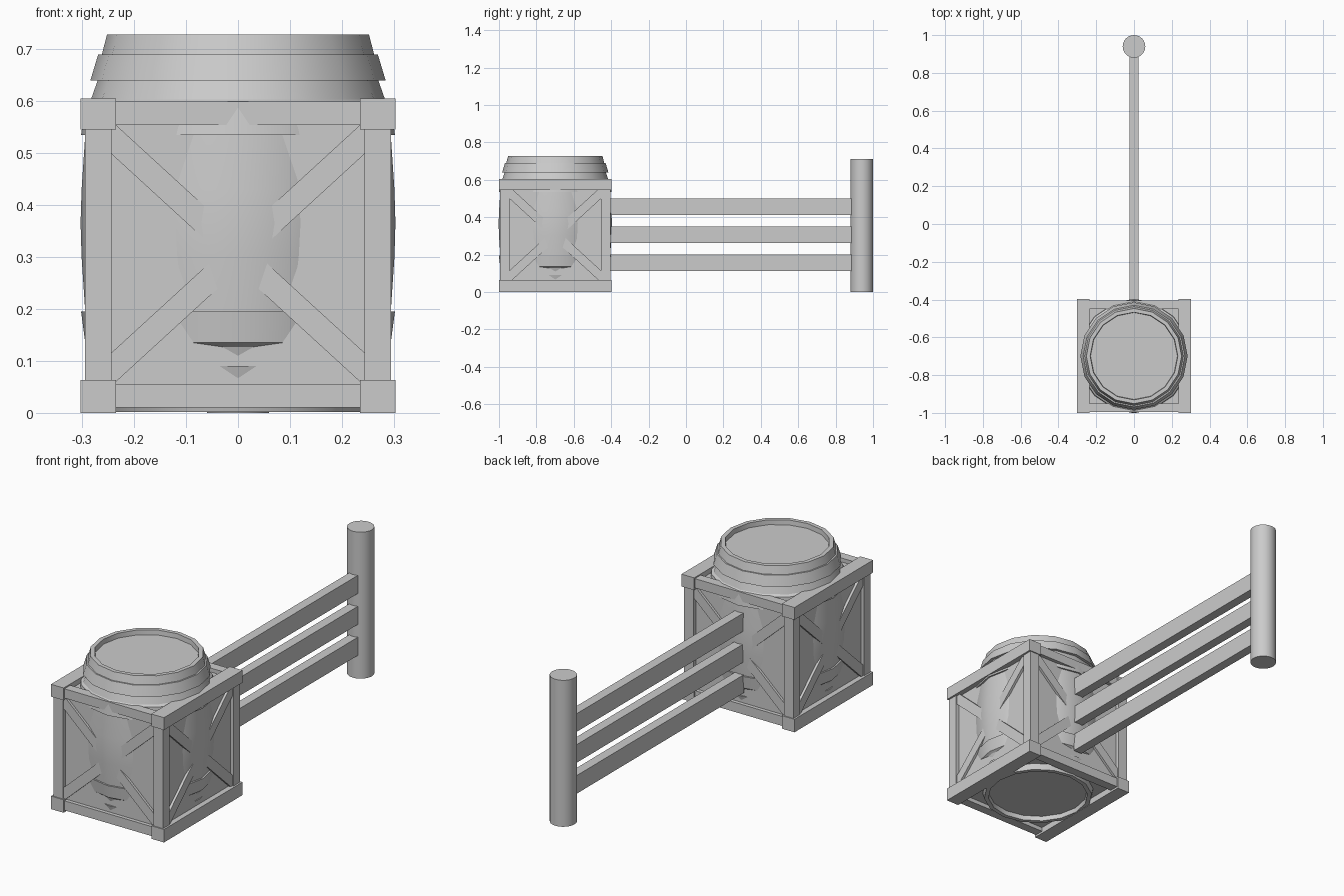
import bpy, bmesh, math
from mathutils import Matrix, Vector

if "Cube" in bpy.data.objects:
    bpy.data.objects.remove(bpy.data.objects["Cube"])

CY = -0.699          # crate and barrel centre on y
ZX = 0.307           # height where the braces cross


def finish(name, bm):
    bmesh.ops.recalc_face_normals(bm, faces=bm.faces)
    me = bpy.data.meshes.new(name)
    bm.to_mesh(me)
    bm.free()
    ob = bpy.data.objects.new(name, me)
    bpy.context.collection.objects.link(ob)
    return ob


def box(name, x, y, z, m=Matrix()):
    bm = bmesh.new()
    size = Vector((x[1] - x[0], y[1] - y[0], z[1] - z[0]))
    mid = Vector((sum(x) / 2, sum(y) / 2, sum(z) / 2))
    bmesh.ops.create_cube(bm, size=1, matrix=m @ Matrix.Translation(mid) @ Matrix.Diagonal((*size, 1)))
    return finish(name, bm)


def smooth(ob):
    bpy.ops.object.select_all(action='DESELECT')
    ob.select_set(True)
    bpy.context.view_layer.objects.active = ob
    bpy.ops.object.shade_smooth_by_angle(angle=math.radians(30))


def lathe(name, profile, sides, y):
    bm = bmesh.new()
    rings = []
    for r, z in profile:
        rings.append([bm.verts.new((r * math.cos(2 * math.pi * i / sides),
                                    y + r * math.sin(2 * math.pi * i / sides), z)) for i in range(sides)])
    for a, b in zip(rings, rings[1:]):
        for i in range(sides):
            j = (i + 1) % sides
            bm.faces.new((a[i], a[j], b[j], b[i]))
    bm.faces.new(rings[0])
    bm.faces.new(rings[-1])
    smooth(finish(name, bm))


# barrel: stepped hoops, mirrored above and below its middle
half = [(0.303, 0.365), (0.301, 0.43), (0.294, 0.535), (0.302, 0.535), (0.294, 0.595),
        (0.283, 0.603), (0.27, 0.64), (0.284, 0.64), (0.269, 0.69), (0.262, 0.69),
        (0.252, 0.728), (0.232, 0.728), (0.23, 0.705)]
lower = [(r, 0.73 - z) for r, z in reversed(half[1:])]
lathe("barrel", lower + half, 16, CY)

# crate panels
box("crate_panels", (-0.277, 0.277), (CY - 0.277, CY + 0.277), (0.03, 0.58))

# side beams, running the full depth
for s in (-1, 1):
    for z in ((0, 0.063), (0.545, 0.605)):
        box("crate_side_beam", sorted((s * 0.235, s * 0.303)), (CY - 0.301, CY + 0.301), z)

# corner posts and front and back beams
for t in (-1, 1):
    for s in (-1, 1):
        box("crate_post", sorted((s * 0.243, s * 0.294)),
            sorted((CY + t * 0.245, CY + t * 0.296)), (0.03, 0.58))
    for z in ((0.01, 0.056), (0.554, 0.599)):
        box("crate_cross_beam", (-0.24, 0.24), sorted((CY + t * 0.25, CY + t * 0.295)), z)

# crossed braces on all four faces
for k in range(4):
    for s in (-1, 1):
        m = (Matrix.Translation((0, CY, ZX)) @ Matrix.Rotation(k * math.pi / 2, 4, 'Z')
             @ Matrix.Rotation(s * math.radians(42.5), 4, 'Y'))
        box("crate_brace", (-0.345, 0.345), (-0.289, -0.262), (-0.0235, 0.0235), m)

# fence post and rails
lathe("fence_post", [(0.06, 0), (0.06, 0.71)], 24, 0.94)
for z in (0.112, 0.262, 0.412):
    box("fence_rail", (-0.023, 0.023), (-0.41, 0.9), (z, z + 0.088))
